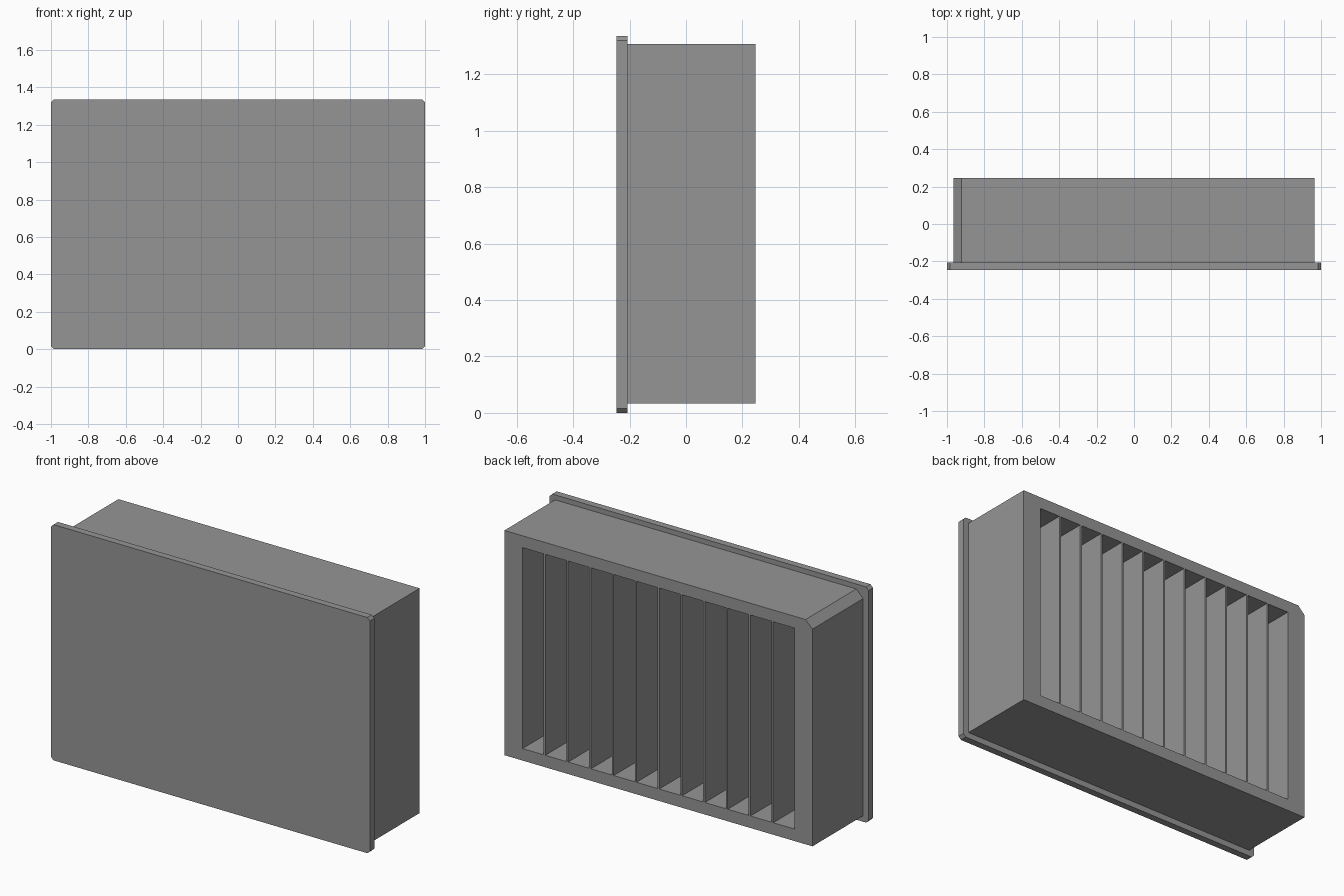
import bpy, bmesh

if "Cube" in bpy.data.objects:
    bpy.data.objects.remove(bpy.data.objects["Cube"])

grey = bpy.data.materials.new("mid_grey")
grey.diffuse_color = (0.3, 0.3, 0.3, 1)
grey.use_nodes = True
grey.node_tree.nodes["Principled BSDF"].inputs["Base Color"].default_value = grey.diffuse_color


def add_object(name, bm):
    bmesh.ops.recalc_face_normals(bm, faces=bm.faces[:])
    mesh = bpy.data.meshes.new(name)
    bm.to_mesh(mesh)
    bm.free()
    mesh.materials.append(grey)
    obj = bpy.data.objects.new(name, mesh)
    bpy.context.collection.objects.link(obj)
    return obj


def add_prism(bm, outline, y0, y1):
    """Extrude an x-z outline from y0 to y1."""
    face = bm.faces.new([bm.verts.new((x, y0, z)) for x, z in outline])
    out = bmesh.ops.extrude_face_region(bm, geom=[face])
    verts = [g for g in out["geom"] if isinstance(g, bmesh.types.BMVert)]
    bmesh.ops.translate(bm, verts=verts, vec=(0, y1 - y0, 0))


def rect(x0, x1, z0, z1):
    return [(x0, z0), (x1, z0), (x1, z1), (x0, z1)]


# Front panel with clipped corners
W, H, C = 1.0, 1.336, 0.016
bm = bmesh.new()
add_prism(bm, [(-W + C, 0), (W - C, 0), (W, C), (W, H - C),
               (W - C, H), (-W + C, H), (-W, H - C), (-W, C)], -0.247, -0.207)
add_object("front_panel", bm)

# Housing with one chamfered top edge
bw, z0, z1, ch = 0.966, 0.034, 1.308, 0.043
bm = bmesh.new()
add_prism(bm, [(-bw, z0), (bw, z0), (bw, z1), (-bw + ch, z1), (-bw, z1 - ch)],
          -0.207, 0.247)
housing = add_object("housing", bm)

# Row of twelve slots cut in from the back, leaving thin dividers
count, half, wall = 12, 0.852, 0.011
pitch = (2 * half + wall) / count
bm = bmesh.new()
for i in range(count):
    x = -half + i * pitch
    add_prism(bm, rect(x, x + pitch - wall, 0.102, 1.241), -0.17, 0.30)
cutter = add_object("slot_cutter", bm)
cutter.hide_render = True

cut = housing.modifiers.new("slots", 'BOOLEAN')
cut.operation = 'DIFFERENCE'
cut.solver = 'EXACT'
cut.object = cutter
bpy.context.view_layer.objects.active = housing
bpy.ops.object.modifier_apply(modifier=cut.name)
bpy.data.objects.remove(cutter)
